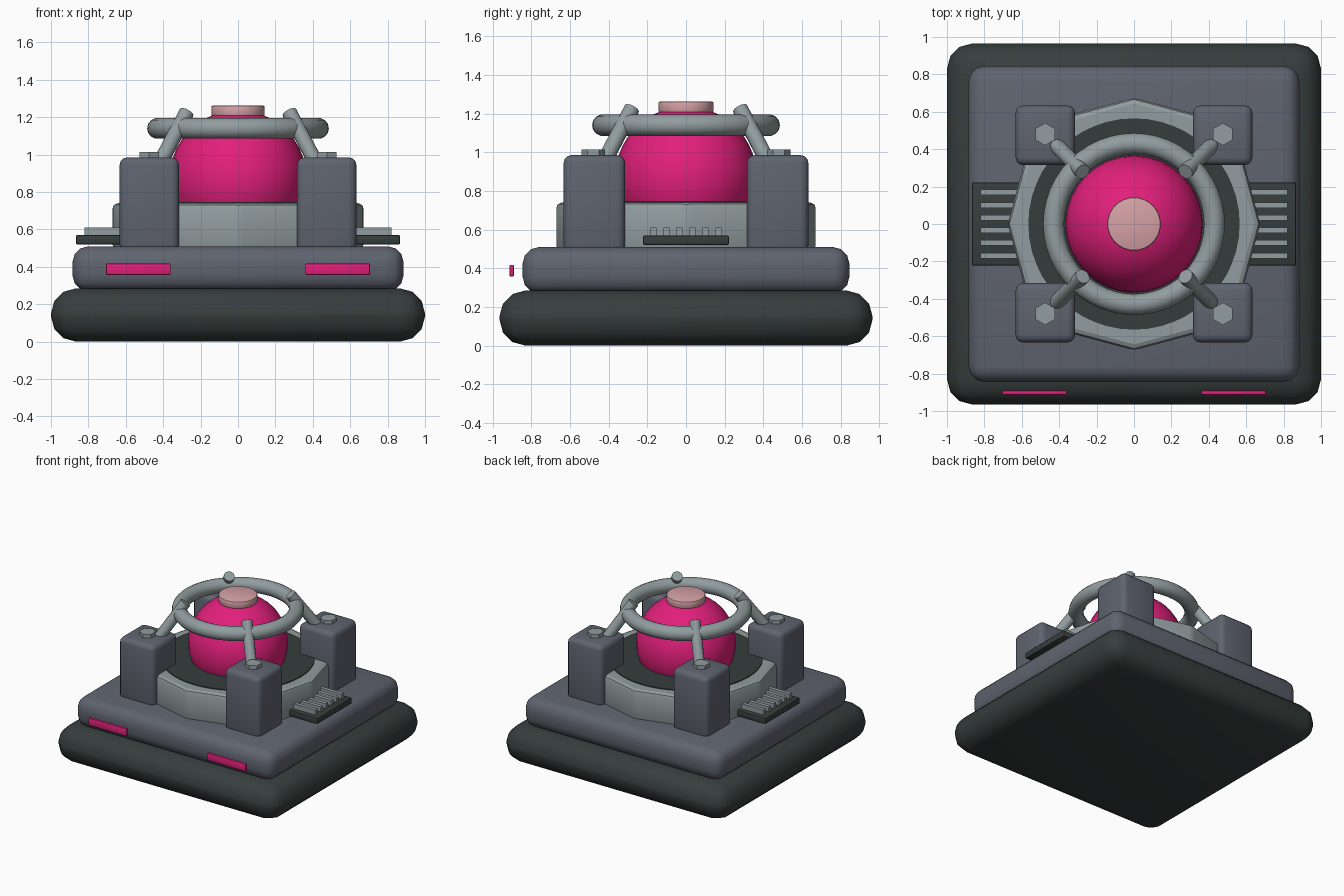
import bpy
import math
from mathutils import Vector

if "Cube" in bpy.data.objects:
    bpy.data.objects.remove(bpy.data.objects["Cube"])


def material(name, rgb):
    m = bpy.data.materials.new(name)
    m.diffuse_color = (*rgb, 1.0)
    m.use_nodes = True
    m.node_tree.nodes["Principled BSDF"].inputs["Base Color"].default_value = m.diffuse_color
    return m


RUBBER = material("dark rubber", (0.037, 0.048, 0.046))
SLATE = material("slate paint", (0.115, 0.127, 0.159))
STEEL = material("light steel", (0.285, 0.335, 0.345))
MAGENTA = material("magenta glow", (0.76, 0.014, 0.2))
PINK = material("pale pink", (0.67, 0.36, 0.38))


def finish(name, mat, bevel=0.0, segments=2, angle=30):
    ob = bpy.context.object
    ob.name = name
    ob.data.materials.append(mat)
    if bevel:
        mod = ob.modifiers.new("rounded edges", 'BEVEL')
        mod.width = bevel
        mod.segments = segments
        mod.limit_method = 'ANGLE'
        mod.angle_limit = math.radians(25)
        bpy.ops.object.modifier_apply(modifier=mod.name)
    bpy.ops.object.shade_smooth_by_angle(angle=math.radians(angle))
    return ob


def box(name, lo, hi, mat, bevel=0.0, segments=2, angle=30):
    lo, hi = Vector(lo), Vector(hi)
    bpy.ops.mesh.primitive_cube_add(size=1, location=(lo + hi) / 2)
    bpy.context.object.scale = hi - lo
    bpy.ops.object.transform_apply(location=False, rotation=False, scale=True)
    return finish(name, mat, bevel, segments, angle)


def disc(name, center, radius, z0, z1, mat, sides=32, bevel=0.0, turn=0.0, angle=30):
    bpy.ops.mesh.primitive_cylinder_add(
        vertices=sides, radius=radius, depth=z1 - z0,
        location=(center[0], center[1], (z0 + z1) / 2), rotation=(0, 0, turn))
    return finish(name, mat, bevel, 2, angle)


def rod(name, a, b, radius, mat, sides=12):
    a, b = Vector(a), Vector(b)
    bpy.ops.mesh.primitive_cylinder_add(
        vertices=sides, radius=radius, depth=(b - a).length, location=(a + b) / 2)
    bpy.context.object.rotation_euler = (b - a).to_track_quat('Z', 'Y').to_euler()
    return finish(name, mat, angle=40)


# Stacked rounded base slabs
box("bumper_base", (-1, -0.965, 0), (1, 0.965, 0.285), RUBBER, 0.135, 3)
box("hull_slab", (-0.885, -0.845, 0.27), (0.885, 0.845, 0.51), SLATE, 0.085, 3)

# Twelve-sided collar with a dark gasket
disc("collar", (0, 0), 0.675, 0.49, 0.74, STEEL, 12, 0.03, angle=20)
disc("gasket", (0, 0), 0.565, 0.70, 0.747, RUBBER, 48)

# Glowing dome and its cap
bpy.ops.mesh.primitive_uv_sphere_add(segments=32, ring_count=20, radius=0.367,
                                     location=(0, 0, 0.87))
finish("dome", MAGENTA)
disc("dome_cap", (0, 0), 0.143, 1.205, 1.263, PINK, 32, 0.01)

# Guard ring around the dome
bpy.ops.mesh.primitive_torus_add(major_radius=0.43, minor_radius=0.056,
                                 major_segments=48, minor_segments=14,
                                 location=(0, 0, 1.14))
finish("guard_ring", STEEL, angle=60)

# Corner pillars with bolts and struts holding the ring
for sx in (-1, 1):
    for sy in (-1, 1):
        x0, x1 = sorted((sx * 0.315, sx * 0.633))
        y0, y1 = sorted((sy * 0.315, sy * 0.633))
        box("pillar", (x0, y0, 0.48), (x1, y1, 0.985), SLATE, 0.04, 3)
        disc("bolt", (sx * 0.475, sy * 0.48), 0.06, 0.975, 1.015, STEEL, 6)
        rod("strut", (sx * 0.43, sy * 0.435, 0.93),
            (sx * 0.275, sy * 0.28, 1.225), 0.041, STEEL)

# Side vents: dark tray with six slats
for sx in (-1, 1):
    x0, x1 = sorted((sx * 0.42, sx * 0.867))
    box("vent_tray", (x0, -0.222, 0.52), (x1, 0.222, 0.57), RUBBER, 0.008)
    x0, x1 = sorted((sx * 0.47, sx * 0.822))
    for i in range(6):
        y = (i - 2.5) * 0.0675
        box("vent_slat", (x0, y - 0.015, 0.56), (x1, y + 0.015, 0.61), STEEL)

# Front light bars
for sx in (-1, 1):
    x0, x1 = sorted((sx * 0.36, sx * 0.706))
    box("light_bar", (x0, -0.913, 0.357), (x1, -0.89, 0.418), MAGENTA, 0.007)
